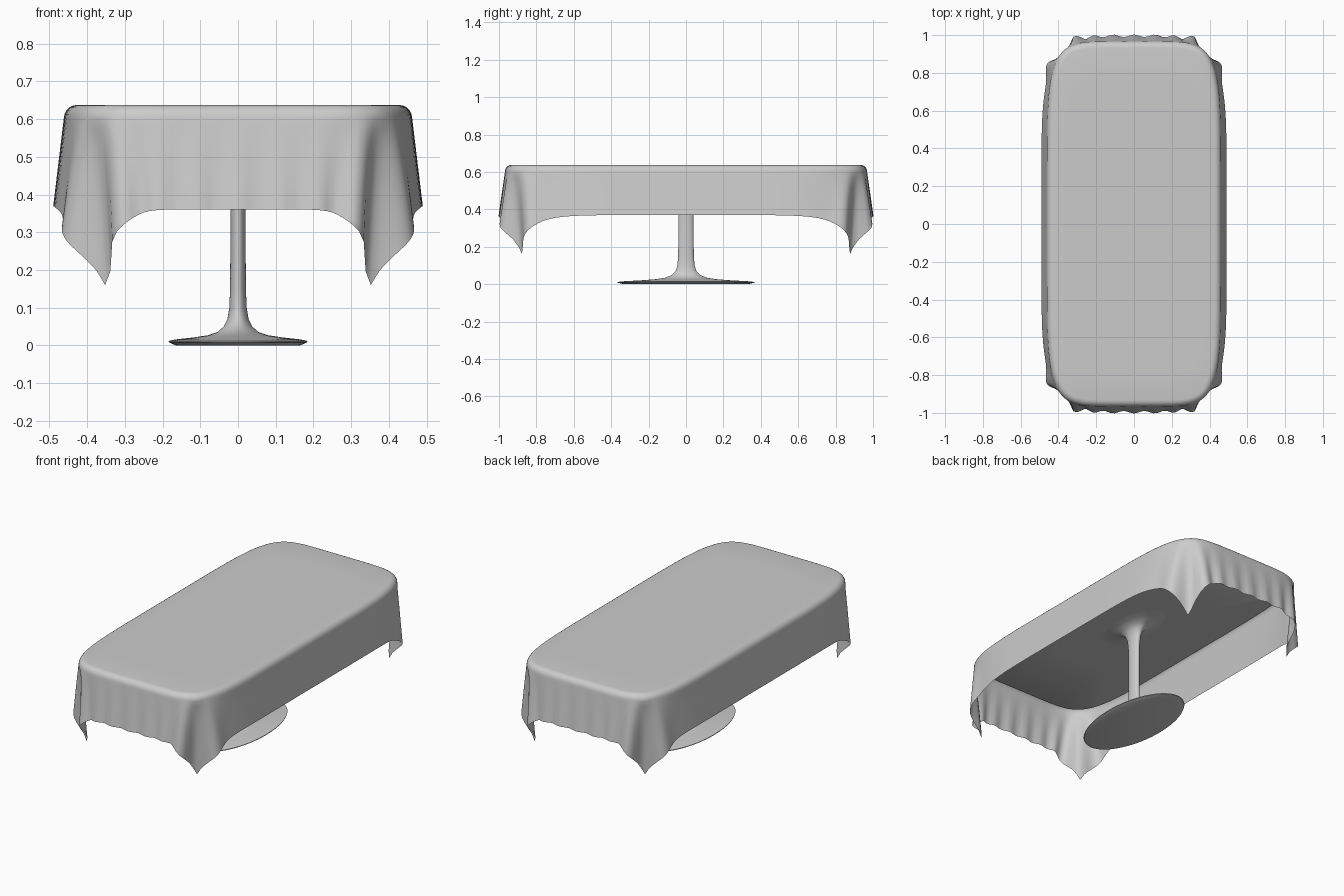
import bpy, bmesh, math

if "Cube" in bpy.data.objects:
    bpy.data.objects.remove(bpy.data.objects["Cube"])

A, B, EXP = 0.462, 0.968, 6       # outline half sizes and squareness
HEM_X, HEM_Y = 0.73, 1.245        # half sizes of the flat cloth
TOP, ROUND = 0.638, 0.036         # cloth height and edge rounding


def outline(a, b, per_side):
    """Rounded-rectangle points with outward normals, denser at the corners."""
    pts = []
    for side in range(4):
        for i in range(per_side):
            s = math.sin(math.pi / 2 * (2 * i / per_side - 1))
            px, py = [(1, s), (-s, 1), (-1, -s), (s, -1)][side]
            k = (abs(px) ** EXP + abs(py) ** EXP) ** (-1 / EXP)
            x, y = px * k, py * k
            nx = math.copysign(abs(x) ** (EXP - 1) / a, x)
            ny = math.copysign(abs(y) ** (EXP - 1) / b, y)
            n = math.hypot(nx, ny)
            pts.append((a * x, b * y, nx / n, ny / n))
    return pts


def loft(name, rings, cap_start=True, cap_end=True):
    """Skin closed rings of points into one smooth object."""
    bm = bmesh.new()
    loops = [[bm.verts.new(p) for p in ring] for ring in rings]
    for r0, r1 in zip(loops, loops[1:]):
        for i in range(len(r0)):
            j = (i + 1) % len(r0)
            bm.faces.new((r0[i], r1[i], r1[j], r0[j]))
    if cap_start:
        bm.faces.new(loops[0])
    if cap_end:
        bm.faces.new(loops[-1][::-1])
    bmesh.ops.recalc_face_normals(bm, faces=bm.faces)
    mesh = bpy.data.meshes.new(name)
    bm.to_mesh(mesh)
    bm.free()
    obj = bpy.data.objects.new(name, mesh)
    bpy.context.collection.objects.link(obj)
    bpy.ops.object.select_all(action='DESELECT')
    obj.select_set(True)
    bpy.context.view_layer.objects.active = obj
    bpy.ops.object.shade_smooth_by_angle(angle=math.radians(50))
    return obj


def hang(x, y, nx, ny, f):
    """Point on the hanging skirt, f = 0 at the edge and 1 at the hem."""
    drop = min((HEM_X - abs(x)) / max(abs(nx), 1e-6),
               (HEM_Y - abs(y)) / max(abs(ny), 1e-6))
    z = TOP - ROUND - f * (drop - ROUND)
    delta = math.atan2(abs(ny), abs(nx)) - math.pi / 4
    bell = math.cos(2 * delta) ** 1.5 if abs(delta) < math.pi / 4 else 0
    grow = f ** 0.8
    # flare, corner pleats and small ripples on the short ends
    out = 0.028 * f * (1 - bell)
    out -= 0.045 * grow * bell * math.cos(8 * delta)
    out += 0.007 * f * abs(ny) ** 6 * (1 - bell) * math.cos(2 * math.pi * x / 0.11)
    side = 0.035 * grow * math.sin(4 * delta)
    tx, ty = -math.copysign(abs(ny), nx), math.copysign(abs(nx), ny)
    return (x + out * nx + side * tx, y + out * ny + side * ty, z)


# Tablecloth: flat top, rounded edge, pleated skirt
edge = outline(A, B, 56)
rings = [[(x * k, y * k, TOP) for x, y, _, _ in edge] for k in (0.4, 0.8)]
for i in range(6):
    t = math.pi / 2 * i / 5
    inset, down = ROUND * (1 - math.sin(t)), ROUND * (1 - math.cos(t))
    rings.append([(x - nx * inset, y - ny * inset, TOP - down)
                  for x, y, nx, ny in edge])
for i in range(1, 15):
    rings.append([hang(*p, i / 14) for p in edge])
loft("tablecloth", rings, cap_end=False)

# Table top under the cloth
slab = outline(A - 0.02, B - 0.02, 32)
loft("table_top", [[(x * k, y * k, z) for x, y, _, _ in slab]
                   for k, z in ((0.94, 0.63), (1, 0.618), (0.985, 0.606), (0.5, 0.605))])

# Oval pedestal: flared foot, slim column, flare into the top
profile = [(0.165, 0), (0.183, 0.008), (0.184, 0.012), (0.165, 0.016),
           (0.12, 0.021), (0.08, 0.027), (0.055, 0.035), (0.038, 0.05),
           (0.028, 0.07), (0.023, 0.1), (0.021, 0.15), (0.02, 0.3),
           (0.021, 0.48), (0.024, 0.53), (0.032, 0.565), (0.05, 0.587),
           (0.085, 0.6), (0.13, 0.608)]
loft("pedestal", [[(r * math.cos(a), 2 * r * math.sin(a), z)
                   for a in (2 * math.pi * i / 64 for i in range(64))]
                  for r, z in profile])
